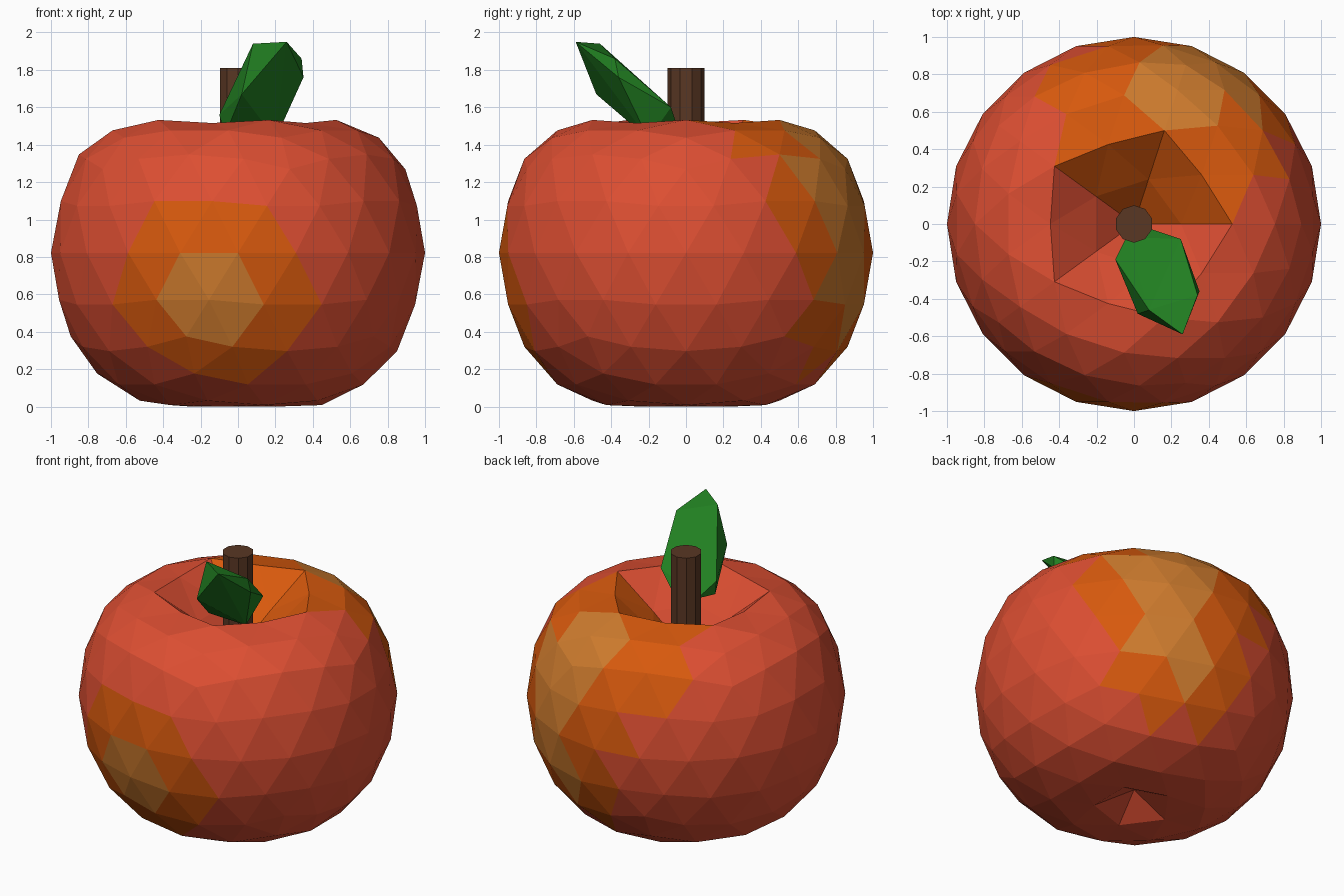
import bpy, bmesh
from math import radians, degrees
from mathutils import Vector

if "Cube" in bpy.data.objects:
    bpy.data.objects.remove(bpy.data.objects["Cube"])


def material(name, rgb):
    m = bpy.data.materials.new(name)
    m.diffuse_color = (*rgb, 1)
    m.use_nodes = True
    m.node_tree.nodes["Principled BSDF"].inputs["Base Color"].default_value = m.diffuse_color
    return m


def make_object(name, bm, mats):
    mesh = bpy.data.meshes.new(name)
    bm.normal_update()
    bm.to_mesh(mesh)
    bm.free()
    for m in mats:
        mesh.materials.append(m)
    ob = bpy.data.objects.new(name, mesh)
    bpy.context.collection.objects.link(ob)
    return ob


def lookup(table, d):
    """Linear interpolation in a (distance, amount) table."""
    for (d0, a0), (d1, a1) in zip(table, table[1:]):
        if d <= d1:
            return a0 + (a1 - a0) * (d - d0) / (d1 - d0)
    return 0.0


red = material("red_skin", (0.72, 0.077, 0.032))
orange = material("orange_skin", (0.68, 0.10, 0.004))
tan = material("tan_skin", (0.62, 0.20, 0.027))
brown = material("brown_wood", (0.10, 0.038, 0.017))
green = material("green_leaf", (0.016, 0.22, 0.016))

# Fruit: icosphere with coloured blotches, then dimpled at both poles
CENTRE = 0.83
# blotches: direction, tan radius, orange radius (degrees)
BLOTCHES = [
    ((-0.16, -0.95, -0.25), 14, 29),
    ((0.20, 0.70, 0.68), 17, 41),
    ((0.38, 0.86, 0.33), 20, 36),
    ((0.37, 0.88, -0.22), 14, 28),
]
# how far the skin is pushed in, by distance from each pole
TOP_DIP = [(0, 0.70), (0.276, 0.44), (0.46, 0.20), (0.547, 0.14), (0.741, 0.07), (0.96, 0)]
BASE_DIP = [(0, 0.30), (0.276, 0.132), (0.46, 0.08), (0.547, 0.06), (0.741, 0.02), (0.96, 0)]

bm = bmesh.new()
bmesh.ops.create_icosphere(bm, subdivisions=3, radius=1)
for f in bm.faces:
    c = f.calc_center_median()
    for direction, r_tan, r_orange in BLOTCHES:
        a = degrees(c.angle(Vector(direction)))
        level = 2 if a < r_tan else 1 if a < r_orange else 0
        f.material_index = max(f.material_index, level)
for v in bm.verts:
    co = v.co.copy()
    v.co.z += CENTRE
    v.co.z -= lookup(TOP_DIP, (co - Vector((0, 0, 1))).length)
    v.co.z += lookup(BASE_DIP, (co - Vector((0, 0, -1))).length)
lowest = min(v.co.z for v in bm.verts)
for v in bm.verts:
    v.co.z -= lowest
make_object("fruit", bm, [red, orange, tan])

# Stem: ten-sided peg rising out of the top dimple
bm = bmesh.new()
bmesh.ops.create_cone(bm, cap_ends=True, segments=10, radius1=0.1, radius2=0.1, depth=0.71)
bmesh.ops.translate(bm, verts=bm.verts, vec=(0, 0, 1.81 - 0.355))
make_object("stem", bm, [brown])

# Leaf: faceted blade leaning forward from the stem
LEAF = [
    (0.26, -0.59, 1.95), (0.08, -0.46, 1.94), (0.34, -0.38, 1.86),
    (0.35, -0.36, 1.76), (0.02, -0.48, 1.67), (0.25, -0.08, 1.60),
    (0.10, -0.03, 1.45), (-0.10, -0.19, 1.56), (-0.04, -0.07, 1.47),
    (0.20, -0.20, 1.43), (-0.07, -0.22, 1.45),
]
bm = bmesh.new()
for p in LEAF:
    bm.verts.new(p)
hull = bmesh.ops.convex_hull(bm, input=bm.verts)
bmesh.ops.delete(bm, geom=[v for v in bm.verts if not v.link_faces], context='VERTS')
bmesh.ops.recalc_face_normals(bm, faces=bm.faces)
make_object("leaf", bm, [green])
